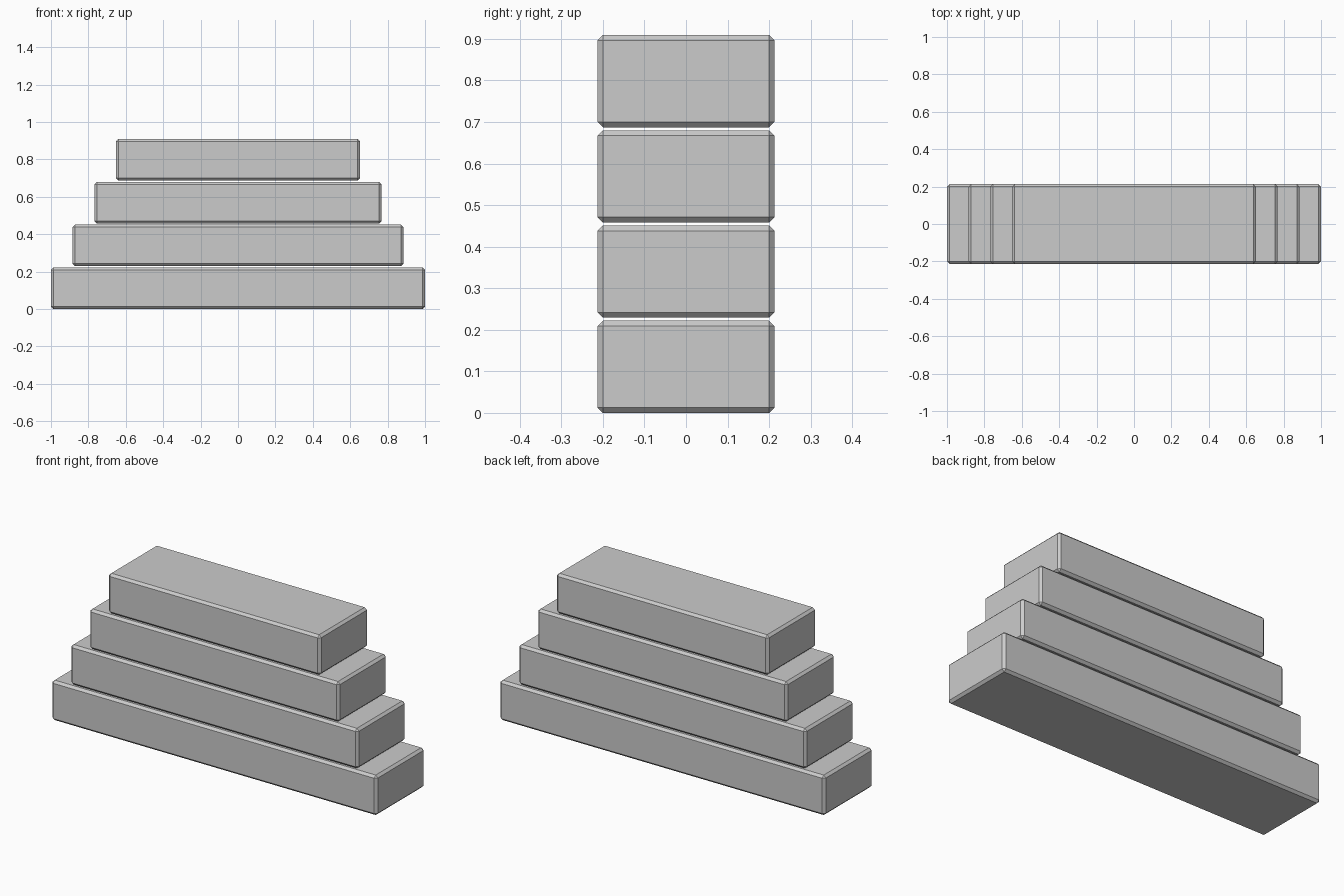
import bpy
import bmesh

if "Cube" in bpy.data.objects:
    bpy.data.objects.remove(bpy.data.objects["Cube"])

DEPTH = 0.426       # y size shared by all blocks
HEIGHT = 0.222      # z size of one block
PITCH = 0.229       # vertical step, leaves a thin gap between blocks
CHAMFER = 0.013


def chamfered_block(name, width, bottom):
    """Box with every edge cut by a flat chamfer."""
    bm = bmesh.new()
    bmesh.ops.create_cube(bm, size=1)
    bmesh.ops.scale(bm, vec=(width, DEPTH, HEIGHT), verts=bm.verts)
    bmesh.ops.bevel(bm, geom=bm.edges[:], offset=CHAMFER, offset_type='OFFSET',
                    segments=1, profile=0.5, affect='EDGES')
    mesh = bpy.data.meshes.new(name)
    bm.to_mesh(mesh)
    bm.free()
    obj = bpy.data.objects.new(name, mesh)
    obj.location.z = bottom + HEIGHT / 2
    bpy.context.collection.objects.link(obj)
    return obj


# Stack of four blocks, each one shorter than the one below
for i in range(4):
    chamfered_block(f"step_block_{i + 1}", 2 - 0.232 * i, PITCH * i)
